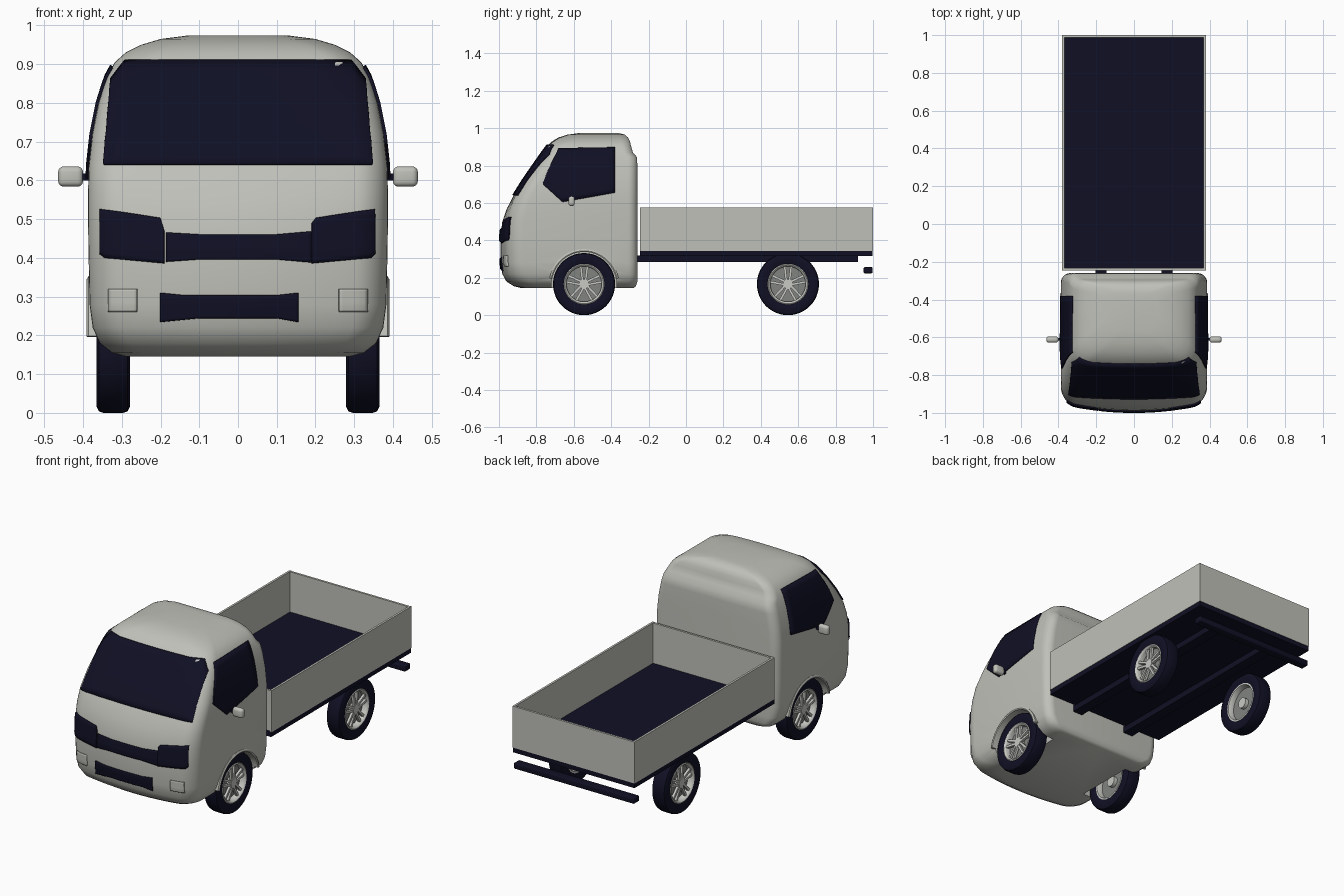
import bpy, bmesh
from math import pi, sin, cos, radians
from mathutils import Vector, Matrix
from mathutils.bvhtree import BVHTree

if "Cube" in bpy.data.objects:
    bpy.data.objects.remove(bpy.data.objects["Cube"])


def material(name, rgb):
    m = bpy.data.materials.new(name)
    m.use_nodes = True
    m.diffuse_color = (*rgb, 1)
    m.node_tree.nodes["Principled BSDF"].inputs["Base Color"].default_value = (*rgb, 1)
    return m


BODY = material("warm grey paint", (.53, .53, .49))
DARK = material("midnight black", (.005, .005, .018))
ALLOY = material("light alloy", (.58, .58, .55))
STEEL = material("dull steel", (.22, .23, .22))


def finish(name, bm, mat, smooth=True):
    bmesh.ops.recalc_face_normals(bm, faces=bm.faces)
    me = bpy.data.meshes.new(name)
    bm.to_mesh(me)
    bm.free()
    ob = bpy.data.objects.new(name, me)
    bpy.context.collection.objects.link(ob)
    me.materials.append(mat)
    if smooth:
        shade(ob)
    return ob


def shade(ob):
    bpy.ops.object.select_all(action='DESELECT')
    ob.select_set(True)
    bpy.context.view_layer.objects.active = ob
    bpy.ops.object.shade_smooth_by_angle(angle=radians(40))


def skin(rings, wrap=False):
    """Bridge equal closed rings; cap the ends unless they wrap round."""
    bm = bmesh.new()
    vs = [[bm.verts.new(p) for p in r] for r in rings]
    n = len(vs[0])
    pairs = list(zip(vs, vs[1:]))
    if wrap:
        pairs.append((vs[-1], vs[0]))
    else:
        bm.faces.new(vs[0])
        bm.faces.new(vs[-1])
    for a, b in pairs:
        for i in range(n):
            j = (i + 1) % n
            bm.faces.new((a[i], a[j], b[j], b[i]))
    return bm


def lathe(profile, centre, start=0, end=360, steps=48):
    """Turn a closed (x, radius) profile about an axis along x."""
    full = end - start == 360
    angles = [radians(start + (end - start) * i / steps) for i in range(steps + (not full))]
    c = Vector(centre)
    return skin([[c + Vector((x, r * cos(a), r * sin(a))) for x, r in profile]
                 for a in angles], full)


def box(name, lo, hi, mat, bevel=0):
    lo, hi = Vector(lo), Vector(hi)
    bm = bmesh.new()
    bmesh.ops.create_cube(bm, size=1, matrix=Matrix.Translation((lo + hi) / 2)
                          @ Matrix.Diagonal((*(hi - lo), 1)))
    if bevel:
        bmesh.ops.bevel(bm, geom=bm.edges[:], offset=bevel, segments=4,
                        profile=.5, affect='EDGES')
    return finish(name, bm, mat, bool(bevel))


def disc(name, x, y, z, radius, depth, mat):
    bm = bmesh.new()
    bmesh.ops.create_cone(bm, cap_ends=True, segments=48, radius1=radius, radius2=radius,
                          depth=depth, matrix=Matrix.Translation((x, y, z))
                          @ Matrix.Rotation(pi / 2, 4, 'Y'))
    return finish(name, bm, mat)


# Cab shell: horizontal sections as height, front, back, half width
LEVELS = [(.145, -.88, -.28, .29), (.155, -.92, -.268, .325), (.18, -.96, -.26, .357),
          (.22, -.982, -.26, .375), (.28, -.99, -.26, .383), (.42, -.993, -.26, .386),
          (.5, -.982, -.26, .387), (.57, -.958, -.26, .387), (.64, -.922, -.26, .385),
          (.72, -.872, -.26, .376), (.8, -.817, -.26, .36), (.845, -.785, -.262, .346),
          (.87, -.768, -.284, .337), (.905, -.742, -.294, .318), (.93, -.715, -.3, .29),
          (.95, -.682, -.31, .25), (.965, -.635, -.326, .2), (.974, -.57, -.36, .13)]


def section(z, front, back, w):
    rf, rb = .08, .05
    bow = .045 - .03 * min(max((z - .45) / .2, 0), 1)
    half = [(i / 6 * (w - rf), front) for i in range(6)]
    for cx, cy, r, a0 in ((w - rf, front + rf, rf, -90), (w - rb, back - rb, rb, 0)):
        for i in range(9):
            a = radians(a0 + 90 * i / 8)
            half.append((cx + r * cos(a), cy + r * sin(a)))
    half.append((0, back))
    mid = (front + back) / 2
    half = [(x, y + bow * (x / w) ** 2 if y < mid else y) for x, y in half]
    ring = half + [(-x, y) for x, y in reversed(half[1:-1])]
    return [Vector((x, y, z)) for x, y in ring]


shell = skin([section(*lv) for lv in LEVELS])
bmesh.ops.recalc_face_normals(shell, faces=shell.faces)
surface = BVHTree.FromBMesh(shell)
cab = finish("cab", shell, BODY, False)

# Wheel arches cut from the cab, with raised lips
WHEEL_Y, WHEEL_Z = .545, .166
for s in (-1, 1):
    cutter = disc("arch_cutter", s * .35, -WHEEL_Y, WHEEL_Z, .174, .2, BODY)
    cutter.hide_render = True
    mod = cab.modifiers.new("arch", 'BOOLEAN')
    mod.operation, mod.object = 'DIFFERENCE', cutter
    bpy.context.view_layer.objects.active = cab
    bpy.ops.object.modifier_apply(modifier=mod.name)
    bpy.data.objects.remove(cutter)
    lip = [(s * x, r) for x, r in ((.35, .172), (.388, .172), (.391, .178), (.386, .187), (.35, .187))]
    finish("arch_lip", lathe(lip, (0, -WHEEL_Y, WHEEL_Z), 10, 170), BODY)
shade(cab)


def height(line, u):
    for (a, p), (b, q) in zip(line, line[1:]):
        if u <= b:
            return p + (q - p) * max(u - a, 0) / (b - a)
    return line[-1][1]


def panel(name, top, bottom, mat, side=0, rows=10):
    """Thin plate between two outlines, laid on the cab (side 0 = front)."""
    knots = sorted({u for u, _ in top + bottom})
    cols = [a + (b - a) * i / 8 for a, b in zip(knots, knots[1:]) for i in range(8)] + [knots[-1]]
    bm = bmesh.new()
    grid = []
    for u in cols:
        lo, hi = height(bottom, u), height(top, u)
        line = []
        for k in range(rows + 1):
            z = lo + (hi - lo) * k / rows
            origin = Vector((side * 2, u, z)) if side else Vector((u, -2, z))
            ray = Vector((-side, 0, 0)) if side else Vector((0, 1, 0))
            hit, normal, _, _ = surface.ray_cast(origin, ray)
            line.append(bm.verts.new(hit + normal * .003))
        grid.append(line)
    for a, b in zip(grid, grid[1:]):
        for k in range(rows):
            bm.faces.new((a[k], b[k], b[k + 1], a[k + 1]))
    bmesh.ops.remove_doubles(bm, verts=bm.verts, dist=.0002)
    ob = finish(name, bm, mat)
    mod = ob.modifiers.new("thickness", 'SOLIDIFY')
    mod.thickness, mod.offset = .009, 0


# Glass, lamps and grilles
panel("windscreen", [(-.345, .645), (-.325, .86), (-.29, .907), (.29, .907), (.325, .86), (.345, .645)],
      [(-.345, .64), (.345, .64)], DARK)
panel("upper_grille", [(-.185, .465), (-.1, .46), (.1, .46), (.19, .468)],
      [(-.185, .39), (-.1, .396), (.1, .396), (.19, .388)], DARK)
panel("lower_grille", [(-.2, .31), (-.14, .304), (.1, .304), (.155, .31)],
      [(-.2, .235), (-.1, .245), (.1, .245), (.155, .235)], DARK)
panel("right_headlight", [(-.352, .525), (-.2, .502), (-.19, .47)],
      [(-.352, .41), (-.34, .4), (-.19, .386)], DARK)
panel("left_headlight", [(.19, .49), (.2, .502), (.35, .525)],
      [(.19, .386), (.34, .4), (.35, .41)], DARK)
for s, word in ((-1, "right"), (1, "left")):
    a, b = sorted((s * .26, s * .332))
    panel(word + "_fog_lamp_cover", [(a, .32), (b, .32)], [(a, .262), (b, .262)], BODY)
    panel(word + "_side_window", [(-.765, .705), (-.74, .77), (-.68, .89), (-.38, .895)],
          [(-.765, .7), (-.66, .605), (-.38, .655)], DARK, s)

    # Door mirrors
    xs = sorted((s * .4, s * .464))
    box(word + "_mirror", (xs[0], -.628, .584), (xs[1], -.595, .636), BODY, .014)
    xs = sorted((s * .375, s * .405))
    box(word + "_mirror_arm", (xs[0], -.618, .6), (xs[1], -.603, .618), DARK)


# Wheels
def wheel(name, s, y):
    c = (s * .322, y, WHEEL_Z)

    def turned(part, profile, mat):
        finish(name + part, lathe([(s * x, r) for x, r in profile], c), mat)

    turned("_tyre", [(-.036, .106), (-.043, .125), (-.043, .15), (-.037, .162), (-.025, .166),
                     (.025, .166), (.037, .162), (.043, .15), (.043, .125), (.036, .106)], DARK)
    turned("_rim", [(-.038, .109), (-.038, .1), (-.03, .096), (.03, .094),
                    (.037, .098), (.041, .104), (.038, .109)], ALLOY)
    disc(name + "_backplate", c[0], y, WHEEL_Z, .095, .012, STEEL)
    disc(name + "_hub", c[0] + s * .016, y, WHEEL_Z, .026, .036, ALLOY)
    disc(name + "_inner_hub", c[0] - s * .015, y, WHEEL_Z, .03, .025, ALLOY)
    bm = bmesh.new()
    for i in range(5):
        for side in (-1, 1):
            bmesh.ops.create_cube(bm, size=1, matrix=Matrix.Translation(c)
                                  @ Matrix.Rotation(i * 2 * pi / 5, 4, 'X')
                                  @ Matrix.Translation((s * .025, side * .013, .056))
                                  @ Matrix.Rotation(-side * .12, 4, 'X')
                                  @ Matrix.Diagonal((.014, .013, .084, 1)))
    finish(name + "_spokes", bm, ALLOY, False)


for s, word in ((-1, "right"), (1, "left")):
    wheel("front_" + word + "_wheel", s, -WHEEL_Y)
    wheel("rear_" + word + "_wheel", s, WHEEL_Y)
    # Chassis rails and bed side walls
    box(word + "_chassis_rail", (s * .175 - .03, -.28, .283), (s * .175 + .03, .92, .32), DARK)
    box(word + "_bed_wall", (s * .374 - .006, -.245, .343), (s * .374 + .006, 1, .577), BODY)

# Load bed and rear bar
box("bed_floor", (-.378, -.245, .316), (.378, .998, .35), DARK)
box("bed_headboard", (-.37, -.245, .345), (.37, -.233, .576), BODY)
box("tailgate", (-.37, .988, .343), (.37, 1, .576), BODY)
box("rear_bar", (-.375, .95, .224), (.375, .998, .257), DARK, .006)
